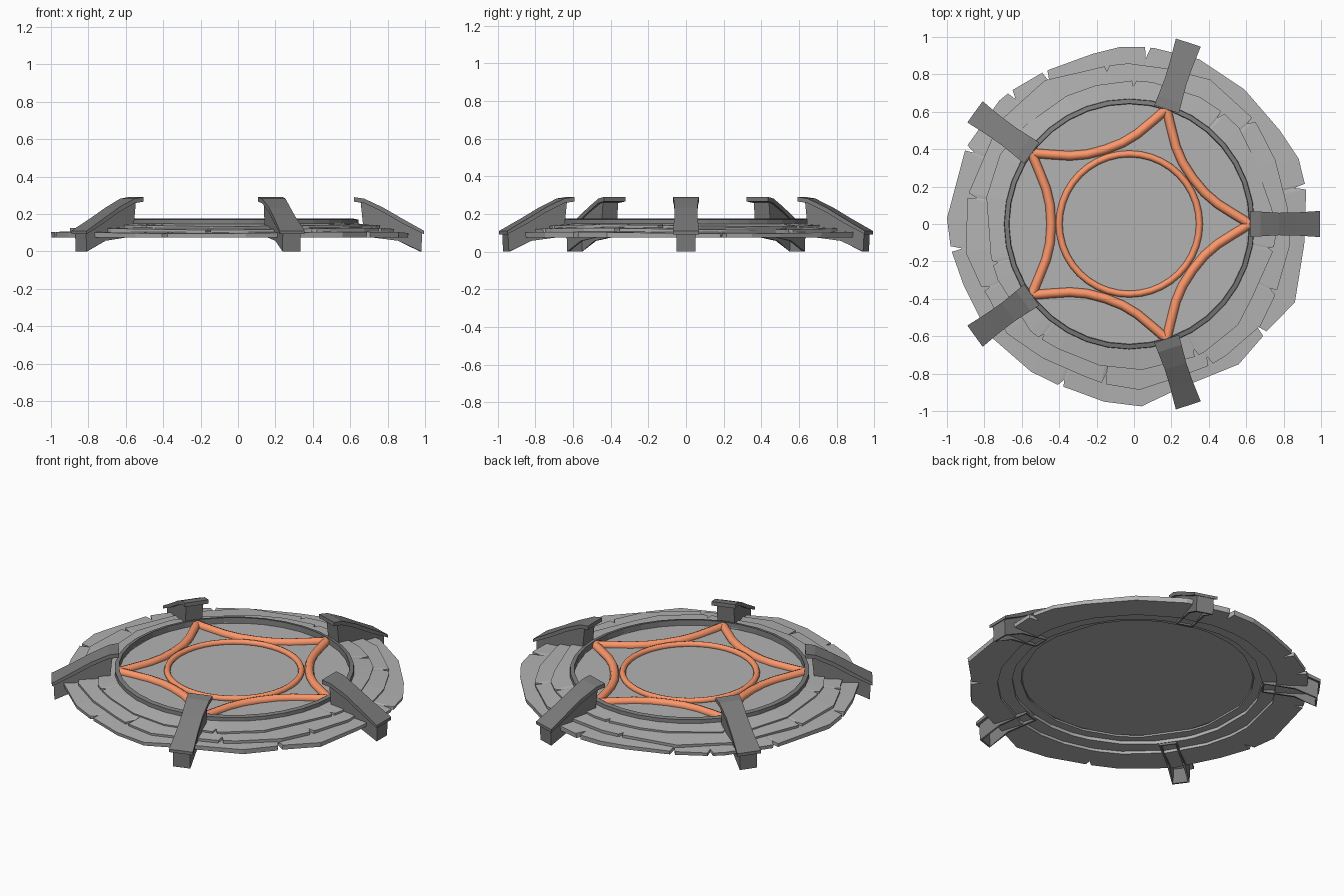
import bpy, bmesh, math, random
from math import cos, sin, pi, atan2, hypot, radians

if "Cube" in bpy.data.objects:
    bpy.data.objects.remove(bpy.data.objects["Cube"])

random.seed(4)
CX = -0.025          # centre of the round platform
TAU = 2 * pi


def material(name, r, g, b):
    m = bpy.data.materials.new(name)
    m.diffuse_color = (r, g, b, 1)
    m.use_nodes = True
    m.node_tree.nodes["Principled BSDF"].inputs["Base Color"].default_value = m.diffuse_color
    return m


orange = material("orange_glow", 0.97, 0.31, 0.145)
stone = material("stone_grey", 0.45, 0.45, 0.45)
dark = material("dark_grey", 0.2, 0.2, 0.2)


def make(name, verts, faces, mat):
    me = bpy.data.meshes.new(name)
    me.from_pydata(verts, [], faces)
    bm = bmesh.new()
    bm.from_mesh(me)
    bmesh.ops.recalc_face_normals(bm, faces=bm.faces)
    bm.to_mesh(me)
    bm.free()
    ob = bpy.data.objects.new(name, me)
    bpy.context.collection.objects.link(ob)
    me.materials.append(mat)
    return ob


def smooth(ob):
    for p in ob.data.polygons:
        p.use_smooth = True


def loops_to_ring(name, loops, mat):
    """Join a closed sequence of equally long closed loops into a ring solid."""
    m, n = len(loops), len(loops[0])
    verts = [p for l in loops for p in l]
    faces = [(j * n + i, j * n + (i + 1) % n, (j + 1) % m * n + (i + 1) % n, (j + 1) % m * n + i)
             for j in range(m) for i in range(n)]
    return make(name, verts, faces, mat)


def lathe(name, profile, n, mat):
    return loops_to_ring(name, [[(CX + r * cos(TAU * i / n), r * sin(TAU * i / n), z)
                                 for i in range(n)] for r, z in profile], mat)


def stone_slab(name, polar, notches, r_in, z_bot, z_out, z_in):
    """Broken-edged stone ring: polar = sorted (angle, radius), V notches cut in the rim."""
    def radius(a):
        for (a0, r0), (a1, r1) in zip(polar, polar[1:] + [(polar[0][0] + TAU, polar[0][1])]):
            for b in (a, a + TAU):
                if a0 <= b <= a1:
                    return r0 + (r1 - r0) * (b - a0) / (a1 - a0)
        return polar[0][1]
    pts = list(polar)
    for deg, depth in notches:
        a = radians(deg) % TAU
        pts = [p for p in pts if abs(p[0] - a) > 0.03]
        pts += [(a - 0.016, radius(a - 0.016)), (a + 0.006, radius(a) - depth),
                (a + 0.016, radius(a + 0.016))]
    pts.sort()

    def loop(r_of, z, k):
        return [(CX + r_of(r) * cos(a), r_of(r) * sin(a), z + k * sin(3 * a + 5 * r_in))
                for a, r in pts]
    return loops_to_ring(name, [loop(lambda r: r, z_out, 0.005), loop(lambda r: r_in, z_in, 0),
                                loop(lambda r: r_in, z_bot, 0), loop(lambda r: r - 0.004, z_bot, 0)],
                         stone)


# Outer stone layer, outline read from above
outline = [(-1, .03), (-.9, .4), (-.72, .66), (-.44, .83), (-.22, .91), (-.08, .945), (.11, .94),
           (.35, .88), (.59, .72), (.78, .5), (.88, .35), (.92, .17), (.91, -.11), (.86, -.42),
           (.71, -.57), (.56, -.75), (.24, -.88), (.04, -.975), (-.16, -.95), (-.35, -.88),
           (-.55, -.79), (-.78, -.59), (-.91, -.33)]
polar = sorted((atan2(y, x - CX) % TAU, hypot(x - CX, y)) for x, y in outline)
stone_slab("outer_stone_layer", polar,
           [(12, .06), (84, .06), (119, .06), (132, .05), (155, .05), (188, .06), (247, .04), (321, .06)],
           0.78, 0.075, 0.1, 0.108)


def rough(n, r, spread):
    return [((i + random.uniform(-.25, .25) + .5) * TAU / n, r + random.uniform(-spread, spread))
            for i in range(n)]


# Two upper stone layers
stone_slab("middle_stone_layer", rough(22, 0.87, 0.025),
           [(40, .04), (98, .03), (170, .05), (204, .04), (261, .06), (300, .05), (335, .04)],
           0.70, 0.092, 0.12, 0.132)
stone_slab("inner_stone_layer", rough(20, 0.775, 0.02),
           [(50, .04), (88, .03), (140, .03), (196, .03), (232, .03), (297, .04), (350, .03)],
           0.65, 0.112, 0.138, 0.15)

# Raised dark rim and floor
lathe("floor_rim", [(0.64, 0.122), (0.672, 0.122), (0.668, 0.17), (0.644, 0.175)], 36, dark)
bpy.ops.mesh.primitive_cylinder_add(vertices=36, radius=0.65, depth=0.02, location=(CX, 0, 0.132))
floor = bpy.context.object
floor.name = "floor"
floor.data.materials.append(stone)

# Orange inner circle
smooth(lathe("orange_circle", [(0.375 + 0.018 * cos(TAU * k / 8), 0.15 + 0.018 * sin(TAU * k / 8))
                               for k in range(8)], 40, orange))

# Orange five-pointed star made of five inward-bowed tubes
cu = bpy.data.curves.new("orange_star", 'CURVE')
cu.dimensions = '3D'
cu.bevel_depth = 0.025
cu.bevel_resolution = 2
half = [(.525, .385), (.485, .29), (.445, .19), (.424, .1), (.418, 0)]
path = half + [(u, -v) for u, v in half[-2::-1]]
for k in range(5):
    a = radians(36 + 72 * k)
    sp = cu.splines.new('POLY')
    sp.points.add(len(path) - 1)
    for p, (u, v) in zip(sp.points, path):
        p.co = (CX + u * cos(a) - v * sin(a), u * sin(a) + v * cos(a), 0.148, 1)
cu.materials.append(orange)
star = bpy.data.objects.new("orange_star", cu)
bpy.context.collection.objects.link(star)
bpy.ops.object.select_all(action='DESELECT')
star.select_set(True)
bpy.context.view_layer.objects.active = star
bpy.ops.object.convert(target='MESH')
smooth(bpy.context.object)

# Five legs: hollow channel body with a wider sloping cap
body = [(.68, .27), (.80, .222), (.9, .165), (1.01, .1), (1.005, 0), (.88, .057), (.70, .08)]
cap = [(.645, .29, .266, .07), (.70, .282, .258, .066), (.80, .235, .21, .06),
       (.90, .177, .152, .062), (1.02, .11, .092, .07)]
for k in range(5):
    nb = len(body)
    verts = [(r, s * 0.05, z) for s in (-1, 1) for r, z in body]
    faces = [tuple(range(nb)), tuple(range(nb, 2 * nb))]
    faces += [(i, (i + 1) % nb, (i + 1) % nb + nb, i + nb) for i in (0, 1, 2, 3, 6)]  # open below
    leg = make(f"leg_body_{k + 1}", verts, faces, dark)
    mod = leg.modifiers.new("thickness", 'SOLIDIFY')
    mod.thickness = 0.012

    verts = [p for r, zt, zb, w in cap for p in ((r, -w, zt), (r, w, zt), (r, w, zb), (r, -w, zb))]
    n = len(cap)
    faces = [(0, 1, 2, 3), tuple(4 * n - 4 + i for i in range(4))]
    faces += [(4 * j + i, 4 * j + (i + 1) % 4, 4 * j + 4 + (i + 1) % 4, 4 * j + 4 + i)
              for j in range(n - 1) for i in range(4)]
    top = make(f"leg_cap_{k + 1}", verts, faces, dark)
    for ob in (leg, top):
        ob.location.x = CX
        ob.rotation_euler.z = radians(72 * k)
